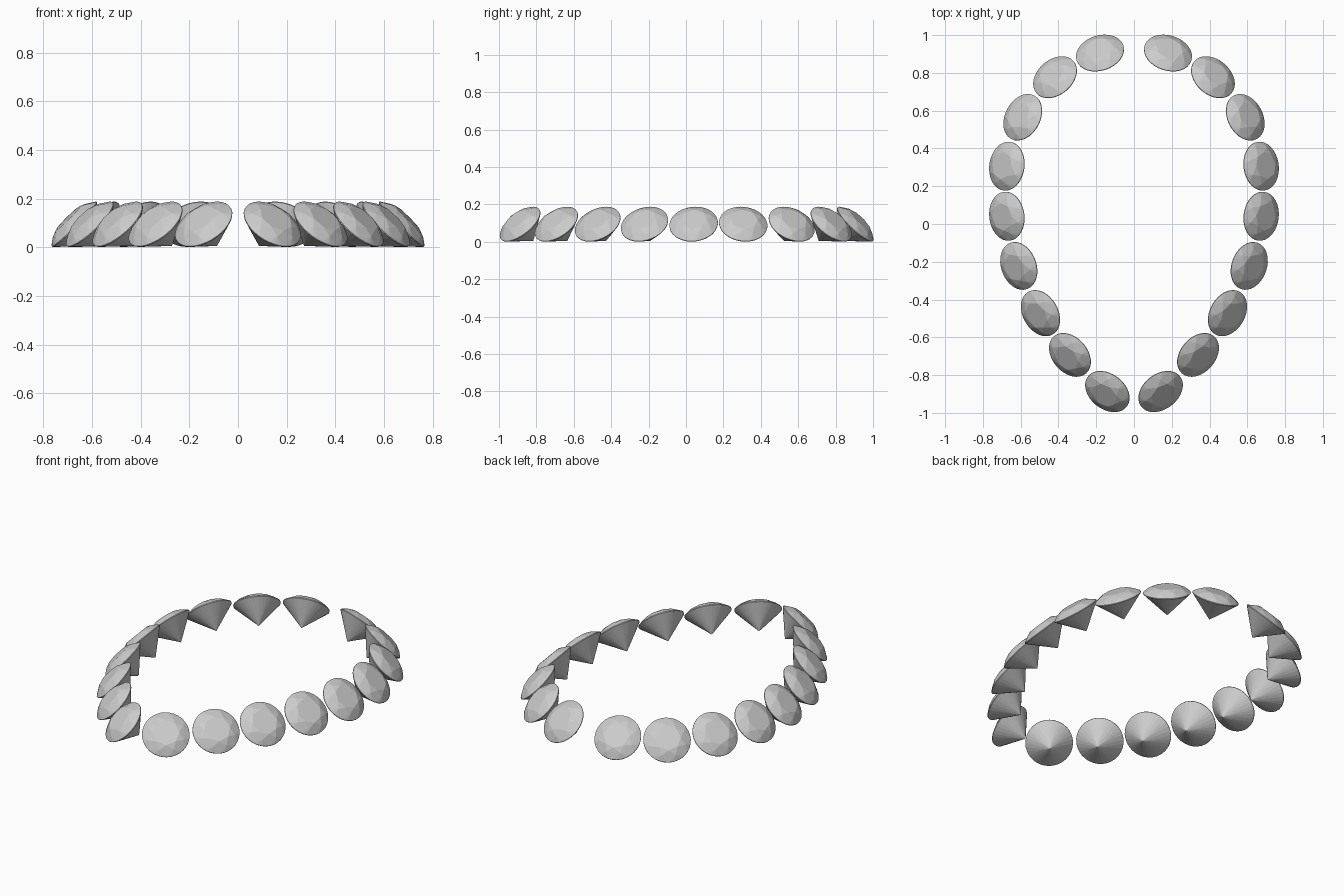
import bpy, bmesh, math
from mathutils import Matrix

if "Cube" in bpy.data.objects:
    bpy.data.objects.remove(bpy.data.objects["Cube"])

R = 0.13           # girdle radius
CROWN = 0.036
PAVILION = 0.126
RIM = 0.002        # half thickness of the girdle


def ring(bm, n, r, z, turn=0.0):
    for i in range(n):
        a = 2 * math.pi * (i + turn) / n
        bm.verts.new((r * math.cos(a), r * math.sin(a), z))


# Brilliant-cut stone: convex hull of table, crown, girdle and pavilion rings
def gem_mesh():
    bm = bmesh.new()
    ring(bm, 8, R * 0.56, CROWN)
    ring(bm, 8, R * 0.79, CROWN * 0.64, 0.5)
    ring(bm, 32, R, RIM)
    ring(bm, 32, R, -RIM)
    ring(bm, 8, R * 0.22, -PAVILION * 0.79, 0.5)
    bm.verts.new((0, 0, -PAVILION))
    bmesh.ops.convex_hull(bm, input=bm.verts[:])
    bmesh.ops.dissolve_limit(bm, angle_limit=math.radians(0.5),
                             verts=bm.verts[:], edges=bm.edges[:])
    bmesh.ops.recalc_face_normals(bm, faces=bm.faces[:])
    me = bpy.data.meshes.new("gem")
    bm.to_mesh(me)
    bm.free()
    return me


# Right half of the loop: x, y, and the heading each stone faces (degrees)
STONES = [(0.180, 0.905, 72), (0.418, 0.777, 49), (0.589, 0.565, 28),
          (0.673, 0.306, 8), (0.673, 0.041, -7), (0.610, -0.222, -20),
          (0.495, -0.472, -30), (0.339, -0.693, -41), (0.141, -0.887, -52)]

mesh = gem_mesh()
for i, (x, y, heading) in enumerate(STONES):
    for side, label in ((1, "right"), (-1, "left")):
        h = math.radians(heading if side > 0 else 180 - heading)
        ob = bpy.data.objects.new(f"gem_{label}_{i + 1}", mesh)
        bpy.context.collection.objects.link(ob)
        # Lean the stone 45 degrees outwards, then turn it to its heading
        ob.matrix_world = (Matrix.Translation((side * x, y, 0.0945))
                           @ Matrix.Rotation(h, 4, 'Z')
                           @ Matrix.Rotation(math.radians(45), 4, 'Y'))
